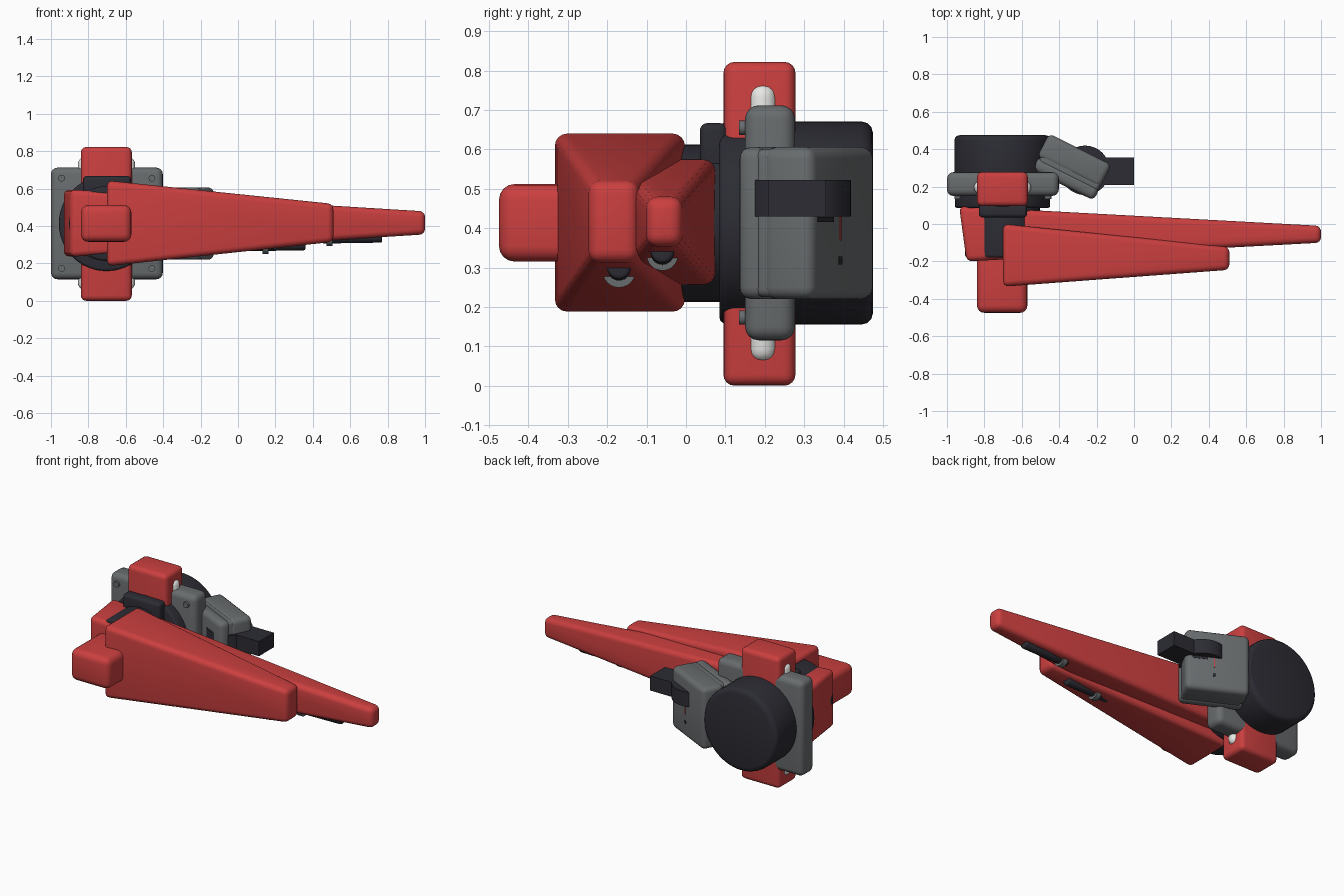
import bpy, bmesh, math
from mathutils import Matrix, Vector

if "Cube" in bpy.data.objects:
    bpy.data.objects.remove(bpy.data.objects["Cube"])


def material(name, rgb):
    m = bpy.data.materials.new(name)
    m.use_nodes = True
    m.diffuse_color = (*rgb, 1)
    m.node_tree.nodes["Principled BSDF"].inputs["Base Color"].default_value = (*rgb, 1)
    return m


RED = material("red", (0.6, 0.05, 0.05))
GRAY = material("mid gray", (0.14, 0.15, 0.155))
DARK = material("charcoal", (0.025, 0.025, 0.034))
WHITE = material("white", (0.8, 0.8, 0.78))


def finish(name, bm, mat, matrix=None):
    bmesh.ops.recalc_face_normals(bm, faces=bm.faces)
    mesh = bpy.data.meshes.new(name)
    bm.to_mesh(mesh)
    bm.free()
    mesh.materials.append(mat)
    ob = bpy.data.objects.new(name, mesh)
    bpy.context.collection.objects.link(ob)
    if matrix:
        ob.matrix_world = matrix
    bpy.ops.object.select_all(action="DESELECT")
    bpy.context.view_layer.objects.active = ob
    ob.select_set(True)
    bpy.ops.object.shade_smooth_by_angle(angle=math.radians(35))
    return ob


def round_edges(bm, edges, width, segments=4):
    bmesh.ops.bevel(bm, geom=edges, offset=width, segments=segments, profile=0.5,
                    affect="EDGES", clamp_overlap=True)


# Box whose -x and +x ends may differ: each end is (x, y0, y1, z0, z1)
def taper(name, a, b, mat, bevel=0.0, skew=0.0, matrix=None):
    bm = bmesh.new()
    bmesh.ops.create_cube(bm, size=1)
    for v in bm.verts:
        x, y0, y1, z0, z1 = a if v.co.x < 0 else b
        if v.co.x < 0 and v.co.y < 0:
            x += skew
        v.co = (x, y0 if v.co.y < 0 else y1, z0 if v.co.z < 0 else z1)
    if bevel:
        round_edges(bm, bm.edges[:], bevel)
    return finish(name, bm, mat, matrix)


def box(name, x, y, z, mat, bevel=0.0, matrix=None):
    return taper(name, (x[0], *y, *z), (x[1], *y, *z), mat, bevel, 0, matrix)


# Cylinder between two points with rounded rims
def rod(name, p, q, r, mat, bevel=0.0, sides=48):
    p, q = Vector(p), Vector(q)
    bm = bmesh.new()
    bmesh.ops.create_cone(bm, cap_ends=True, segments=sides, radius1=r, radius2=r,
                          depth=(q - p).length)
    if bevel:
        rims = [e for e in bm.edges if abs(e.verts[0].co.z - e.verts[1].co.z) < 1e-5]
        round_edges(bm, rims, bevel, 3)
    rot = (q - p).to_track_quat("Z", "Y").to_matrix().to_4x4()
    return finish(name, bm, mat, Matrix.Translation((p + q) / 2) @ rot)


CX, CZ = -0.703, 0.413

# Arms and front block
taper("rear_arm", (-0.935, -0.2, 0.095, 0.235, 0.595),
      (1.0, -0.1, -0.01, 0.355, 0.478), RED, 0.03, 0.04)
taper("front_arm", (-0.7, -0.335, 0, 0.185, 0.643),
      (0.51, -0.245, -0.122, 0.315, 0.518), RED, 0.03)
box("front_block", (-0.84, -0.57), (-0.475, -0.05), (0.315, 0.512), RED, 0.04)

# Round drive unit
rod("front_hub", (CX, -0.18, CZ), (CX, 0.1, CZ), 0.2, DARK, 0.015)
rod("flange", (CX, 0.085, CZ), (CX, 0.2, CZ), 0.255, DARK, 0.015)
rod("rear_drum", (CX, 0.2, CZ), (CX, 0.475, CZ), 0.258, DARK, 0.03, 64)
box("top_lip", (-0.83, -0.572), (0.035, 0.105), (0.53, 0.667), DARK, 0.02)

# Mounting plate, crossbar and pins
box("mounting_plate", (-1.0, -0.402), (0.15, 0.277), (0.115, 0.712), GRAY, 0.035)
box("crossbar", (-0.84, -0.568), (0.095, 0.278), (0, 0.822), RED, 0.028)
box("white_pin", (-0.856, -0.55), (0.16, 0.23), (0.06, 0.766), WHITE, 0.034)
for x in (-0.943, -0.46):
    for z in (0.173, 0.655):
        rod("plate_screw", (x, 0.135, z), (x, 0.16, z), 0.018, GRAY, 0, 20)

# Angled side housing, built flat and turned
turn = Matrix.Translation((-0.335, 0.305, CZ)) @ Matrix.Rotation(math.radians(-26.5), 4, "Z")
box("housing_back", (-0.187, 0.187), (-0.035, 0.107), (-0.193, 0.193), GRAY, 0.03, turn)
box("housing_front", (-0.187, 0.187), (-0.107, -0.032), (-0.193, 0.193), GRAY, 0.03, turn)
box("housing_core", (-0.17, 0.182), (-0.06, 0.0), (-0.188, 0.188), GRAY, 0.02, turn)
box("housing_marker", (0.018, 0.024), (0.1, 0.11), (-0.045, 0.02), RED, 0, turn)
box("housing_hole", (0.012, 0.03), (0.1, 0.109), (-0.105, -0.085), DARK, 0, turn)
box("housing_slot", (0.06, 0.15), (0.1, 0.109), (0.002, 0.015), DARK, 0, turn)

# Latch lever
rod("latch_disc", (-0.262, 0.287, 0.43), (-0.262, 0.287, 0.522), 0.132, DARK)
box("latch_arm", (-0.2, 0.0), (0.208, 0.355), (0.43, 0.522), DARK)

# Clips under both arms
for name, x0, x1, ring, y, z, r in (("front", 0.05, 0.36, 0.147, -0.17, 0.295, 0.042),
                                    ("rear", 0.45, 0.77, 0.488, -0.06, 0.336, 0.04)):
    rod(name + "_clip", (x0, y, z), (x1, y, z + 0.005), 0.03, DARK, 0.01, 24)
    rod(name + "_clip_ring", (ring - 0.016, y, z - 0.004), (ring + 0.016, y, z - 0.004),
        r, GRAY, 0, 24)
